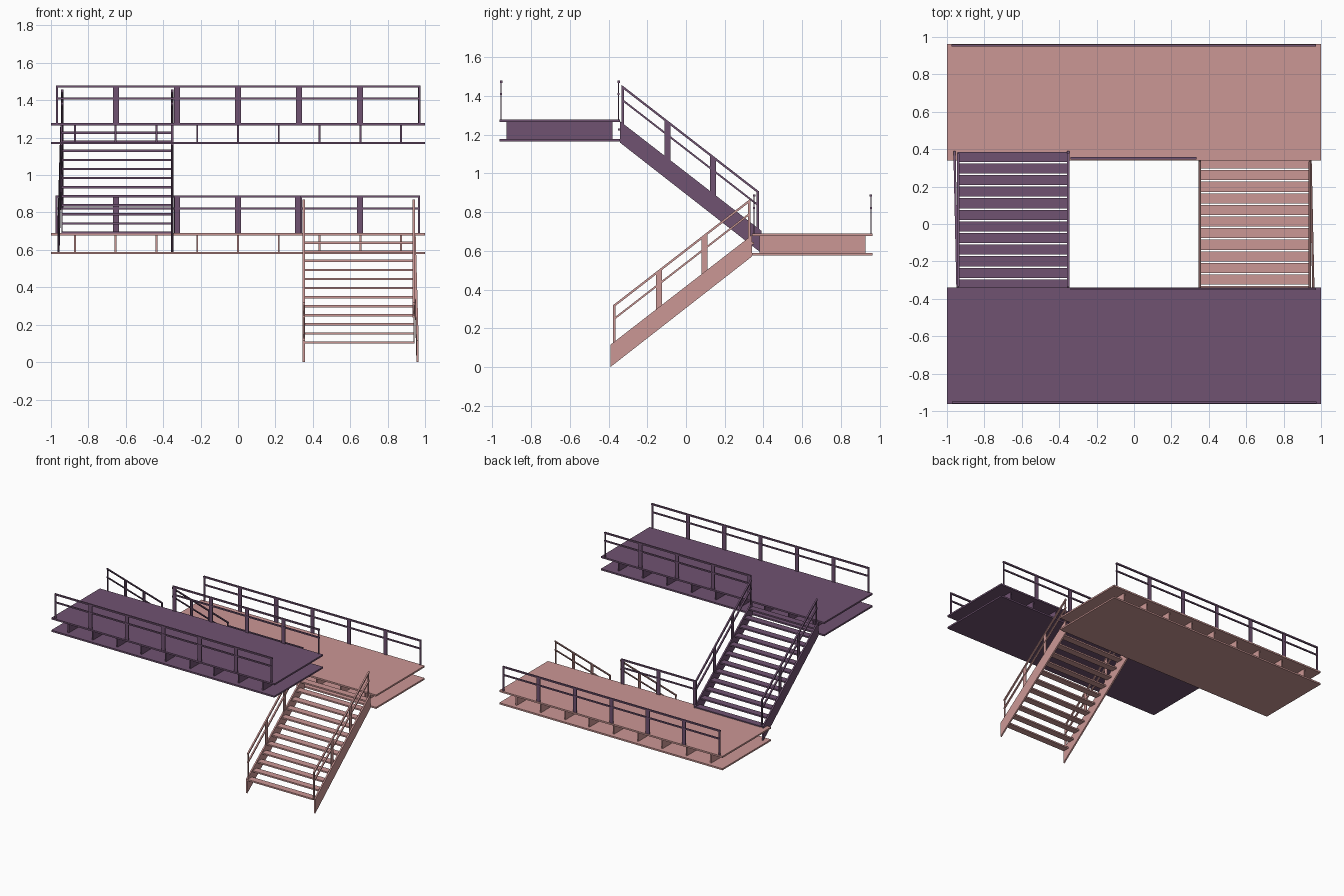
import bpy, bmesh, math
from mathutils import Matrix, Vector

if "Cube" in bpy.data.objects:
    bpy.data.objects.remove(bpy.data.objects["Cube"])


def material(name, rgb):
    m = bpy.data.materials.new(name)
    m.diffuse_color = (*rgb, 1)
    m.use_nodes = True
    m.node_tree.nodes["Principled BSDF"].inputs["Base Color"].default_value = m.diffuse_color
    return m


PINK = material("pink_paint", (0.60, 0.31, 0.30))
PURPLE = material("purple_paint", (0.16, 0.085, 0.165))


def add_box(bm, x0, x1, y0, y1, z0, z1):
    mat = Matrix.Translation(((x0 + x1) / 2, (y0 + y1) / 2, (z0 + z1) / 2)) \
        @ Matrix.Diagonal((x1 - x0, y1 - y0, z1 - z0, 1))
    bmesh.ops.create_cube(bm, size=1, matrix=mat)


def add_side_profile(bm, points, x_at, thick):
    """Extrude a (y, z) outline along x; x_at(y) gives the inner face."""
    face = bm.faces.new([bm.verts.new((x_at(y), y, z)) for y, z in points])
    ext = bmesh.ops.extrude_face_region(bm, geom=[face])
    verts = [g for g in ext["geom"] if isinstance(g, bmesh.types.BMVert)]
    bmesh.ops.translate(bm, verts=verts, vec=Vector((thick, 0, 0)))


def finish(bm, name, mat, placement):
    bmesh.ops.transform(bm, matrix=placement, verts=bm.verts)
    bmesh.ops.recalc_face_normals(bm, faces=bm.faces)
    me = bpy.data.meshes.new(name)
    bm.to_mesh(me)
    bm.free()
    me.materials.append(mat)
    bpy.context.collection.objects.link(bpy.data.objects.new(name, me))


def level_railing(name, y, posts, placement):
    """Two rails on flat posts; posts is a list of (x, width)."""
    bm = bmesh.new()
    x0 = posts[0][0] - posts[0][1] / 2
    x1 = posts[-1][0] + posts[-1][1] / 2
    for x, w in posts:
        add_box(bm, x - w / 2, x + w / 2, y - 0.003, y + 0.003, 0.685, 0.885)
    add_box(bm, x0, x1, y - 0.006, y + 0.006, 0.880, 0.892)
    add_box(bm, x0, x1, y - 0.005, y + 0.005, 0.816, 0.827)
    finish(bm, name, PURPLE, placement)


SLOPE = 0.775


def stair_top(y):
    return 0.115 + (y + 0.39) * SLOPE


def storey(prefix, mat, place):
    # landing plates
    for part, z in (("deck", 0.677), ("soffit", 0.577)):
        bm = bmesh.new()
        add_box(bm, -1, 1, 0.34, 0.962, z, z + 0.013)
        finish(bm, f"{prefix}_landing_{part}", mat, place)

    # joists between the plates
    bm = bmesh.new()
    for i in range(9):
        x = -0.872 + i * 0.218
        add_box(bm, x - 0.005, x + 0.005, 0.38, 0.928, 0.588, 0.679)
    finish(bm, f"{prefix}_landing_joists", mat, place)

    # treads
    bm = bmesh.new()
    for i in range(12):
        y, z = -0.359 + i * 0.062, 0.105 + i * 0.0485
        add_box(bm, 0.355, 0.943, y - 0.027, y + 0.027, z - 0.006, z + 0.006)
    finish(bm, f"{prefix}_stair_treads", mat, place)

    # stringers and sloped railings, the outer stringer splays slightly
    sides = (("inner", lambda y: 0.345, 0.352),
             ("outer", lambda y: 0.938 + 0.016 * (0.34 - y) / 0.73, 0.940))
    y0, y1 = -0.39, 0.34
    for side, x_at, rail_x in sides:
        bm = bmesh.new()
        add_side_profile(bm, [(y0, 0), (y1, 0.570), (y1, stair_top(y1)),
                              (y0, stair_top(y0))], x_at, 0.012)
        finish(bm, f"{prefix}_{side}_stringer", mat, place)

        bm = bmesh.new()
        for y, w in ((-0.370, 0.012), (-0.140, 0.030), (0.095, 0.030), (0.327, 0.012)):
            a, b = y - w / 2, y + w / 2
            add_side_profile(bm, [(a, stair_top(a) - 0.02), (b, stair_top(b) - 0.02),
                                  (b, stair_top(b) + 0.186), (a, stair_top(a) + 0.186)],
                             lambda y: rail_x - 0.003, 0.006)
        for lift, h in ((0.180, 0.014), (0.113, 0.012)):
            a, b = -0.377, 0.334
            add_side_profile(bm, [(a, stair_top(a) + lift), (b, stair_top(b) + lift),
                                  (b, stair_top(b) + lift + h), (a, stair_top(a) + lift + h)],
                             lambda y: rail_x - 0.006, 0.012)
        finish(bm, f"{prefix}_{side}_stair_railing", mat, place)

    # outer landing railing
    posts = [(-0.970, 0.012)] + [(-0.652 + i * 0.326, 0.032) for i in range(5)] + [(0.968, 0.012)]
    level_railing(f"{prefix}_landing_outer_railing", 0.955, posts, place)


UP = Matrix.Translation((0, 0, 0.588)) @ Matrix.Rotation(math.pi, 4, "Z")
LOW = Matrix.Identity(4)
storey("lower", PINK, LOW)
storey("upper", PURPLE, UP)

# railings along the stairwell edge of each landing
level_railing("lower_landing_well_railing", 0.352,
              [(-0.325, 0.03), (0, 0.03), (0.320, 0.03)], LOW)
level_railing("upper_landing_well_railing", 0.348,
              [(-0.968, 0.012), (-0.652, 0.032), (-0.326, 0.032), (0, 0.032), (0.325, 0.03)], UP)
